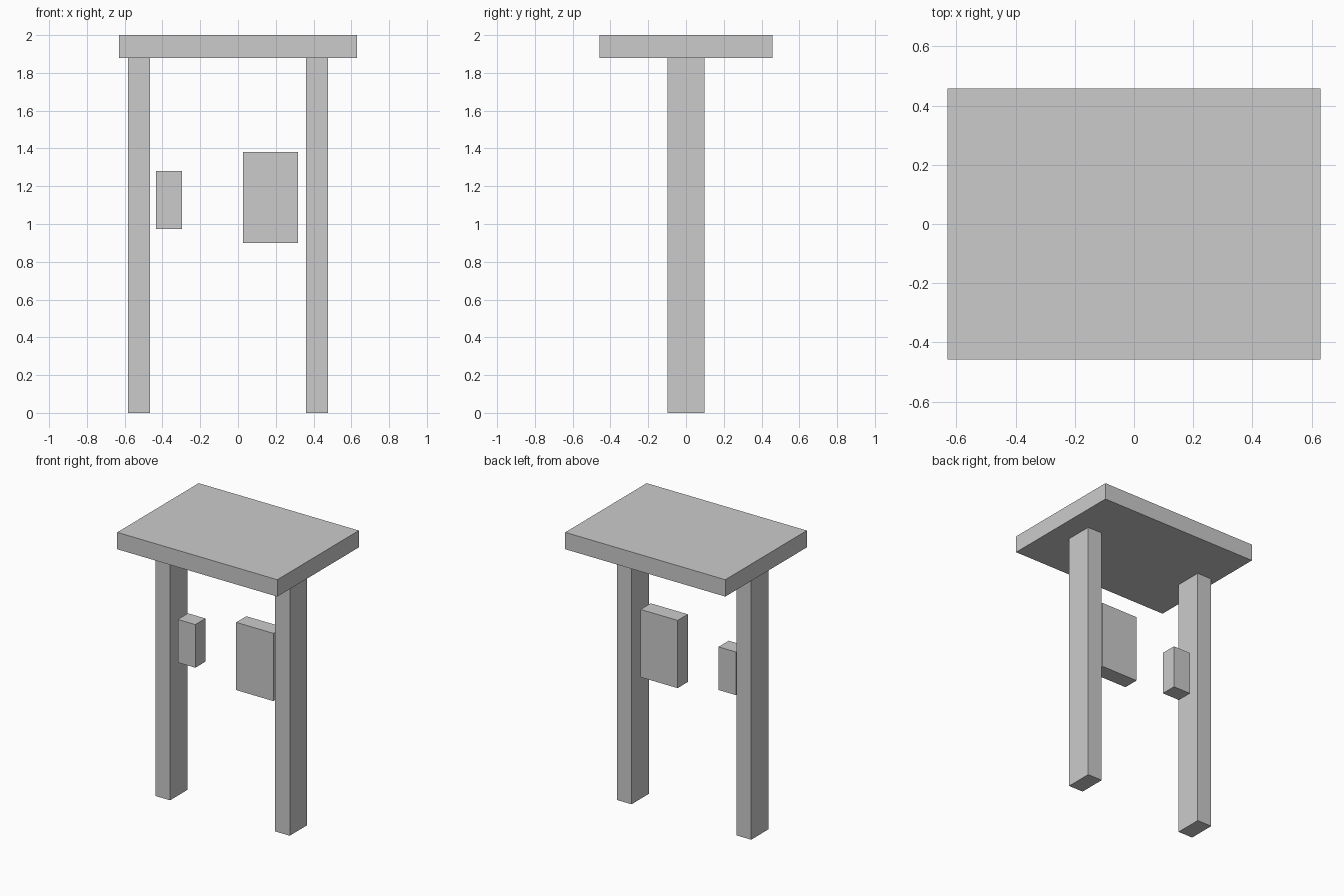
import bpy

if "Cube" in bpy.data.objects:
    bpy.data.objects.remove(bpy.data.objects["Cube"])


def box(name, x, y, z):
    """Axis-aligned box from (min, max) ranges."""
    bpy.ops.mesh.primitive_cube_add(size=1, location=[(a + b) / 2 for a, b in (x, y, z)])
    obj = bpy.context.object
    obj.name = name
    obj.scale = [b - a for a, b in (x, y, z)]
    bpy.ops.object.transform_apply(location=False, rotation=False, scale=True)
    return obj


# Flat roof slab
box("roof_slab", (-0.63, 0.63), (-0.458, 0.458), (1.88, 2.0))

# Two upright posts carrying the roof
for side, x in (("left", -0.524), ("right", 0.418)):
    box(side + "_post", (x - 0.058, x + 0.058), (-0.098, 0.098), (0, 1.88))

# Floating panels between the posts
DEPTH = (-0.057, 0.057)
box("small_panel", (-0.434, -0.296), DEPTH, (0.973, 1.28))
box("large_panel", (0.026, 0.318), DEPTH, (0.90, 1.382))
